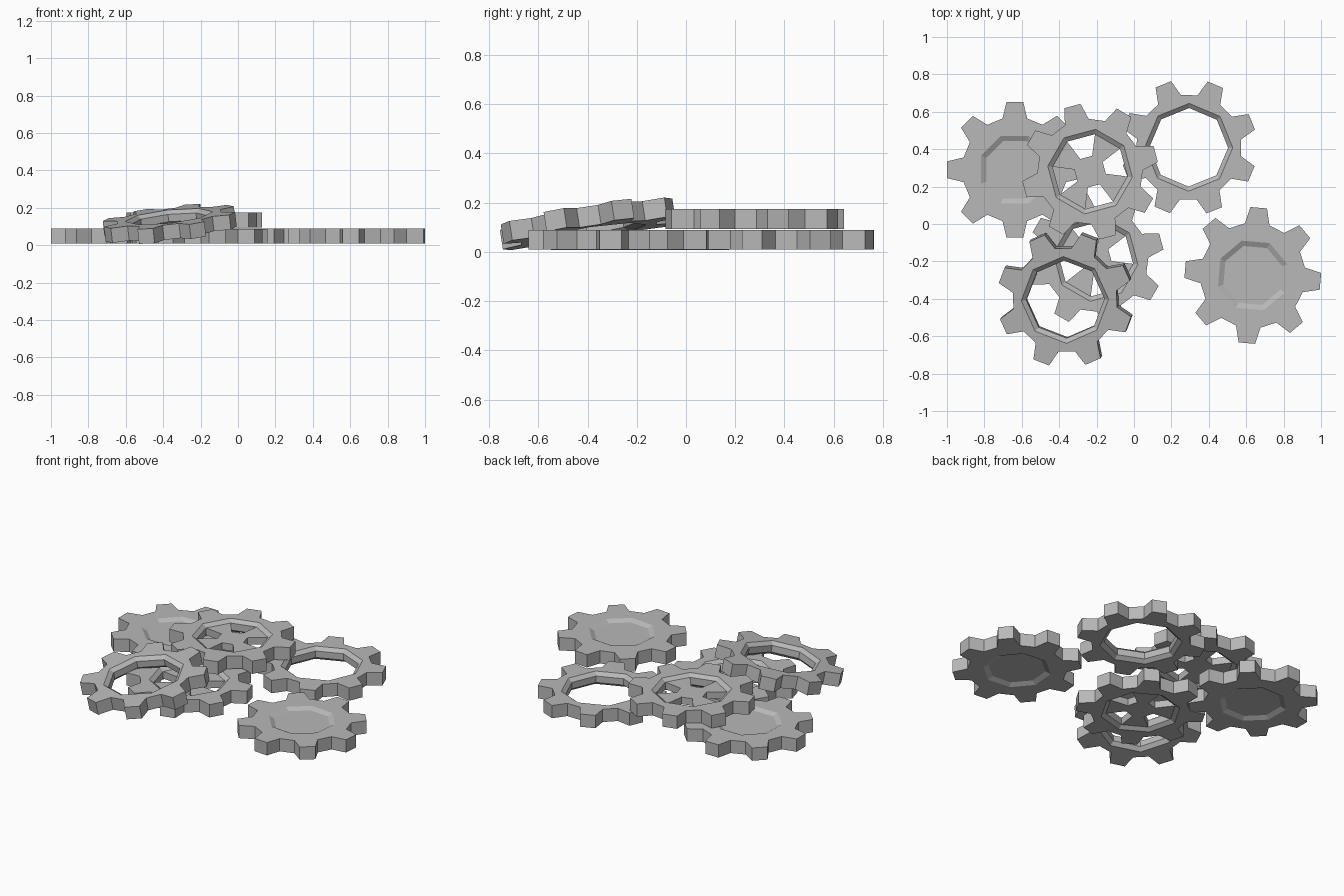
import bpy, bmesh
from math import radians, cos, sin, atan
from mathutils import Matrix, Vector

cube = bpy.data.objects.get("Cube")
if cube:
    bpy.data.objects.remove(cube)

# Single metal colour
metal = bpy.data.materials.new("grey metal")
metal.use_nodes = True
GREY = (0.48, 0.48, 0.48, 1)
metal.diffuse_color = GREY
bsdf = next(n for n in metal.node_tree.nodes if n.type == 'BSDF_PRINCIPLED')
bsdf.inputs["Base Color"].default_value = GREY

TEETH = 8
STEP = 360 / TEETH
HALF = 0.04          # half thickness
TIP_R, TIP_A = 0.366, 7
ROOT_R, ROOT_A = 0.282, 13.5


def gear(name, style, location, turn, slope=(0, 0)):
    """Eight-toothed gear: style is solid, ring or spoked."""
    rim, well, dip = {"solid": (0.195, 0.165, 0.015),
                      "ring": (0.235, 0.21, 0.02),
                      "spoked": (0.228, 0.202, 0.018)}[style]
    hub = 0.085
    bm = bmesh.new()

    def ring(radius, angle, z):
        pts = []
        for k in range(TEETH):
            a = radians(turn + k * STEP + angle)
            pts.append(bm.verts.new((radius * cos(a), radius * sin(a), z)))
        return pts

    sides = []
    for s in (1, -1):
        z = s * HALF
        sides.append({
            "root0": ring(ROOT_R, -ROOT_A, z), "tip0": ring(TIP_R, -TIP_A, z),
            "tip1": ring(TIP_R, TIP_A, z), "root1": ring(ROOT_R, ROOT_A, z),
            "rim": ring(rim, -STEP / 2, z),
            "well": ring(well, -STEP / 2, z - s * dip)})
        if style == "spoked":
            sides[-1]["hub"] = ring(hub, -STEP / 2, z - s * dip)
    top, low = sides
    face = bm.faces.new

    def wall(a, i, b, j):
        face((top[a][i], top[b][j], low[b][j], low[a][i]))

    for k in range(TEETH):
        n = (k + 1) % TEETH
        # Flat faces and sloping lip, both sides
        for v in sides:
            face((v["root0"][k], v["tip0"][k], v["tip1"][k], v["root1"][k]))
            face((v["rim"][k], v["root0"][k], v["root1"][k], v["rim"][n]))
            face((v["rim"][n], v["root1"][k], v["root0"][n]))
            face((v["rim"][k], v["rim"][n], v["well"][n], v["well"][k]))
            if style == "spoked" and k % 2:
                face((v["well"][k], v["well"][n], v["hub"][n], v["hub"][k]))
        # Tooth outline
        wall("root0", k, "tip0", k)
        wall("tip0", k, "tip1", k)
        wall("tip1", k, "root1", k)
        wall("root1", k, "root0", n)
        # Hole walls
        if style == "ring" or (style == "spoked" and k % 2 == 0):
            wall("well", k, "well", n)
        if style == "spoked" and k % 2 == 0:
            wall("hub", k, "hub", n)
            wall("well", k, "hub", k)
            wall("well", n, "hub", n)
    # Centre plates
    if style != "ring":
        for v in sides:
            face(v["hub" if style == "spoked" else "well"])

    bmesh.ops.recalc_face_normals(bm, faces=bm.faces)
    # Lean the gear so that it rises along the given slope
    up = Vector((-slope[0], -slope[1], 1)).normalized()
    lean = Vector((0, 0, 1)).rotation_difference(up).to_matrix().to_4x4()
    bm.transform(lean)
    mesh = bpy.data.meshes.new(name)
    bm.to_mesh(mesh)
    bm.free()
    mesh.materials.append(metal)
    obj = bpy.data.objects.new(name, mesh)
    obj.location = location
    bpy.context.collection.objects.link(obj)
    return obj


# Gears lying on the ground
gear("solid_gear_left", "solid", (0.635, -0.275, 0.05), -5)
gear("solid_gear_right", "solid", (-0.637, 0.29, 0.05), 0)
gear("ring_gear_back", "ring", (0.293, 0.41, 0.05), 22)
gear("spoked_gear_front", "spoked", (-0.205, -0.187, 0.048), 15)
# Gears resting on the others
gear("spoked_gear_top", "spoked", (-0.235, 0.28, 0.134), 15)
gear("ring_gear_leaning", "ring", (-0.365, -0.4, 0.114), 24, (0.11, 0.155))
